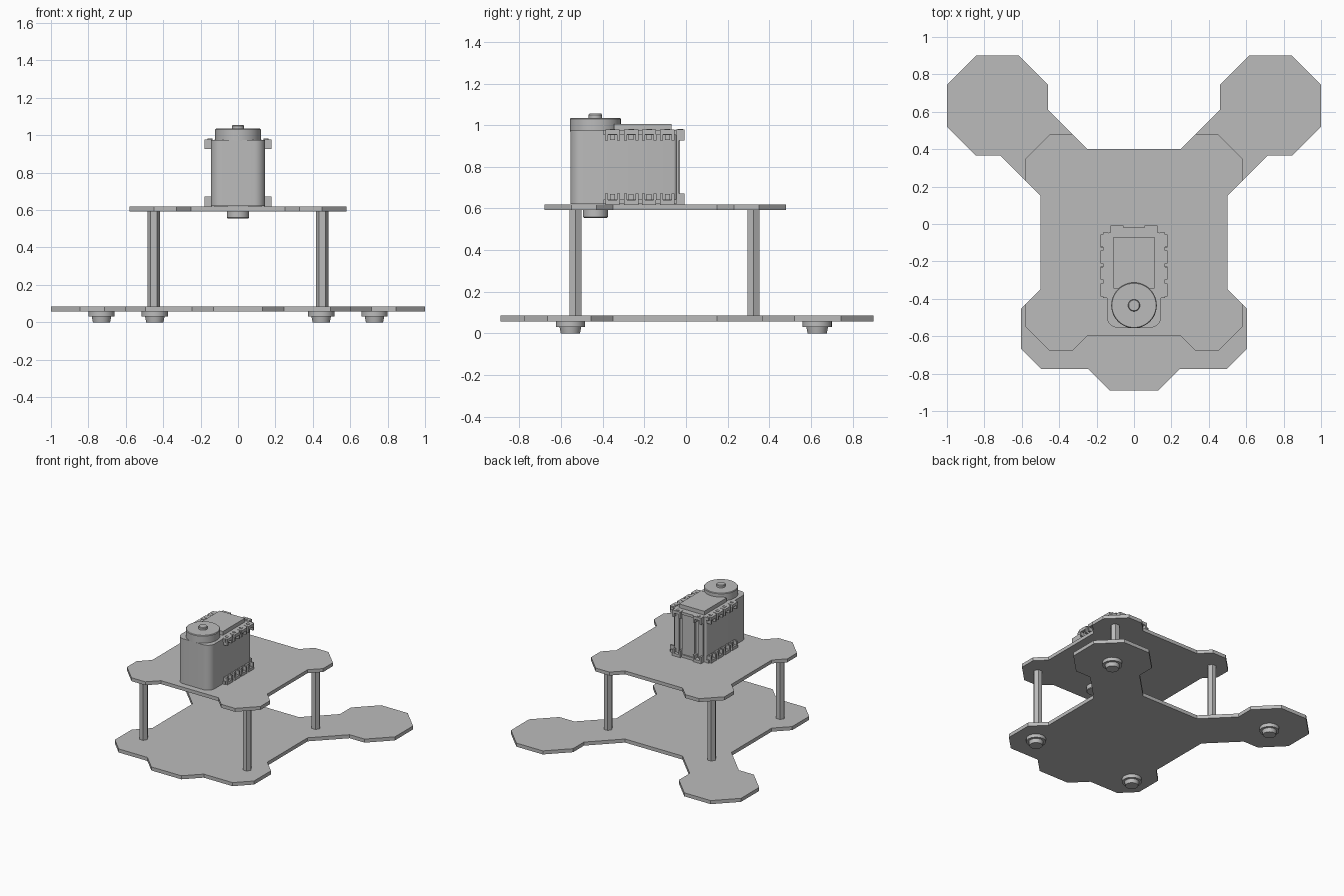
import bpy, bmesh, math

cube = bpy.data.objects.get("Cube")
if cube:
    bpy.data.objects.remove(cube, do_unlink=True)

# One plain grey for everything
GREY = (0.5, 0.5, 0.5, 1)
mat = bpy.data.materials.new("plain grey")
mat.use_nodes = True
mat.diffuse_color = GREY
mat.node_tree.nodes["Principled BSDF"].inputs["Base Color"].default_value = GREY


def finish(name, bm, smooth=False):
    bmesh.ops.recalc_face_normals(bm, faces=bm.faces)
    mesh = bpy.data.meshes.new(name)
    bm.to_mesh(mesh)
    bm.free()
    mesh.materials.append(mat)
    ob = bpy.data.objects.new(name, mesh)
    bpy.context.collection.objects.link(ob)
    if smooth:
        bpy.ops.object.select_all(action="DESELECT")
        ob.select_set(True)
        bpy.context.view_layer.objects.active = ob
        bpy.ops.object.shade_smooth_by_angle(angle=math.radians(35))
    return ob


def plate(name, half, z0, z1, smooth=False):
    """Extrude an outline given by its +x half, front to back."""
    bm = bmesh.new()
    outline = half + [(-x, y) for x, y in reversed(half)]
    face = bm.faces.new([bm.verts.new((x, y, z0)) for x, y in outline])
    top = bmesh.ops.extrude_face_region(bm, geom=[face])["geom"]
    verts = [v for v in top if isinstance(v, bmesh.types.BMVert)]
    bmesh.ops.translate(bm, verts=verts, vec=(0, 0, z1 - z0))
    return finish(name, bm, smooth)


def turned(name, x, y, profile, sides=32, smooth=True):
    """Solid of revolution from (radius, height) pairs."""
    bm = bmesh.new()
    rings = [[bm.verts.new((x + r * math.cos(math.tau * i / sides),
                            y + r * math.sin(math.tau * i / sides), z))
              for i in range(sides)] for r, z in profile]
    bm.faces.new(rings[0])
    bm.faces.new(rings[-1])
    for a, b in zip(rings, rings[1:]):
        for i in range(sides):
            j = (i + 1) % sides
            bm.faces.new((a[i], a[j], b[j], b[i]))
    return finish(name, bm, smooth)


def add_box(bm, x0, x1, y0, y1, z0, z1):
    verts = bmesh.ops.create_cube(bm, size=1)["verts"]
    bmesh.ops.scale(bm, verts=verts, vec=(x1 - x0, y1 - y0, z1 - z0))
    bmesh.ops.translate(bm, verts=verts, vec=((x0 + x1) / 2, (y0 + y1) / 2, (z0 + z1) / 2))


def arc(cx, cy, r, a0, a1, n=8):
    return [(cx + r * math.cos(math.radians(a0 + (a1 - a0) * i / n)),
             cy + r * math.sin(math.radians(a0 + (a1 - a0) * i / n))) for i in range(n + 1)]


# Base plate with front bumper and two rear arms
plate("base_plate", [
    (.13, -.89), (.245, -.775), (.495, -.775), (.605, -.665), (.605, -.455),
    (.5, -.35), (.5, .15), (.715, .365), (.845, .365), (1, .52), (1, .745),
    (.845, .9), (.615, .9), (.46, .745), (.46, .61), (.25, .4)], .057, .085)

# Upper plate with clipped corner ears
plate("upper_plate", [
    (.25, -.6), (.33, -.68), (.45, -.68), (.58, -.55), (.58, -.43), (.5, -.35),
    (.5, .15), (.58, .23), (.58, .35), (.45, .48), (.33, .48), (.25, .4)], .593, .62)

# Hexagonal posts and round feet
for side, s in (("left", 1), ("right", -1)):
    for end, y in (("front", -.53), ("back", .325)):
        turned(f"{end}_{side}_post", s * .45, y, [(.033, .085), (.033, .593)], 6, False)
    for end, x, y in (("front", .445, -.555), ("back", .73, .63)):
        turned(f"{end}_{side}_foot", s * x, y,
               [(.046, 0), (.052, .03), (.07, .03), (.07, .057)])

# Motor housing: rounded front, squarer back, slim rear panel
plate("housing", arc(.085, -.495, .06, -90, 0) + arc(.13, -.06, .015, 0, 90, 3),
      .622, .975, True)
bm = bmesh.new()
add_box(bm, -.055, .055, -.05, -.03, .622, .975)
for s in (1, -1):
    add_box(bm, s * .085, s * .125, -.05, -.033, .622, .975)
finish("rear_panel", bm)
plate("raised_lid", [(.11, -.345), (.11, -.07)], .97, 1.005)

# Output disc, hub cap and lower shaft
turned("output_disc", 0, -.435, [(.122, .97), (.122, 1.03), (.118, 1.035)], 48)
turned("hub_cap", 0, -.435, [(.032, 1.03), (.032, 1.05), (.028, 1.055)])
turned("lower_shaft", 0, -.435, [(.055, .555), (.06, .56), (.06, .6)])

# Mounting rails: lugs with open pockets, top and bottom
MID = .7985
for level, up in (("upper", 1), ("lower", -1)):
    def z(h):
        return MID + up * h
    bm = bmesh.new()
    for s in (1, -1):
        add_box(bm, s * .14, s * .165, -.395, -.045, z(.155), z(.178))
        for y in (-.09, -.177, -.263, -.353):
            add_box(bm, s * .14, s * .18, y - .034, y + .034, z(.157), z(.18))
            for d in (-.028, .028):
                add_box(bm, s * .14, s * .178, y + d - .007, y + d + .007, z(.127), z(.157))
            add_box(bm, s * .14, s * .157, y - .012, y + .012, z(.13), z(.157))
        # rear lugs
        add_box(bm, s * .055, s * .125, -.05, -.007, z(.157), z(.18))
        for x in (.062, .118):
            add_box(bm, s * (x - .007), s * (x + .007), -.05, -.007, z(.127), z(.157))
    add_box(bm, -.06, .06, -.05, -.02, z(.157), z(.178))
    finish(f"{level}_rails", bm)
    # screw heads
    spots = [(.15, y) for y in (-.09, -.177, -.263, -.353)] + [(.09, -.028)]
    for i, (x, y) in enumerate(spots):
        for side, s in (("left", 1), ("right", -1)):
            ends = sorted((z(.17), z(.184) if up > 0 else z(.178)))
            turned(f"{level}_{side}_screw_{i + 1}", s * x, y, [(.013, h) for h in ends], 12)
